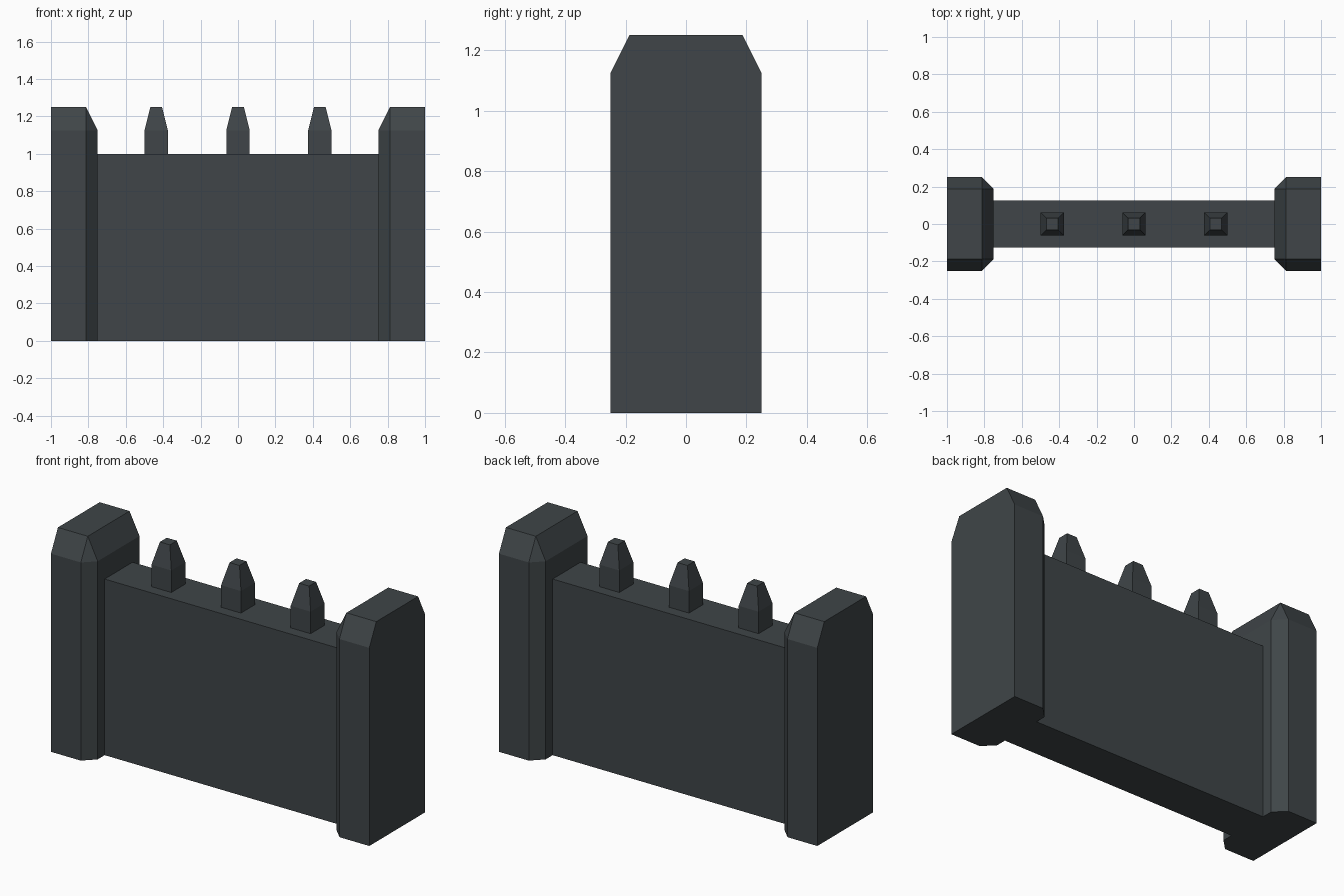
import bpy, bmesh

if "Cube" in bpy.data.objects:
    bpy.data.objects.remove(bpy.data.objects["Cube"])

# Dark slate material shared by all parts
slate = bpy.data.materials.new("dark_slate")
slate.diffuse_color = (0.05, 0.06, 0.065, 1)
slate.use_nodes = True
slate.node_tree.nodes["Principled BSDF"].inputs["Base Color"].default_value = slate.diffuse_color


def loft(name, rings):
    """Closed solid through a stack of (z, outline) rings; repeated points merge."""
    bm = bmesh.new()
    loops = [[bm.verts.new((x, y, z)) for x, y in pts] for z, pts in rings]
    n = len(loops[0])
    for low, high in zip(loops, loops[1:]):
        for i in range(n):
            j = (i + 1) % n
            bm.faces.new((low[i], low[j], high[j], high[i]))
    bm.faces.new(loops[0][::-1])
    bm.faces.new(loops[-1])
    bmesh.ops.remove_doubles(bm, verts=bm.verts, dist=1e-5)
    bmesh.ops.recalc_face_normals(bm, faces=bm.faces)
    mesh = bpy.data.meshes.new(name)
    bm.to_mesh(mesh)
    bm.free()
    mesh.materials.append(slate)
    obj = bpy.data.objects.new(name, mesh)
    bpy.context.collection.objects.link(obj)
    return obj


def rect(hx, hy, cx=0):
    return [(cx - hx, -hy), (cx + hx, -hy), (cx + hx, hy), (cx - hx, hy)]


# Wall panel between the posts
panel = rect(0.75, 0.125)
loft("wall_panel", [(0, panel), (1, panel)])

# End posts: inner edges and top chamfered, outer face flat, mirrored across x
outer, mid, inner = -1, -0.8125, -0.75
shaft = [(outer, -0.25), (mid, -0.25), (inner, -0.1875),
         (inner, 0.1875), (mid, 0.25), (outer, 0.25)]
cap = [(outer, -0.1875), (mid, -0.1875), (mid, -0.1875),
       (mid, 0.1875), (mid, 0.1875), (outer, 0.1875)]
posts = loft("end_posts", [(0, shaft), (1.125, shaft), (1.25, cap)])
mirror = posts.modifiers.new("mirror", 'MIRROR')
mirror.use_mirror_merge = False

# Tapered spikes along the top of the wall
for i in (-1, 0, 1):
    x = i * 0.4375
    base, tip = rect(0.0625, 0.0625, x), rect(0.03125, 0.03125, x)
    loft(f"spike_{i + 2}", [(1, base), (1.125, base), (1.25, tip)])
